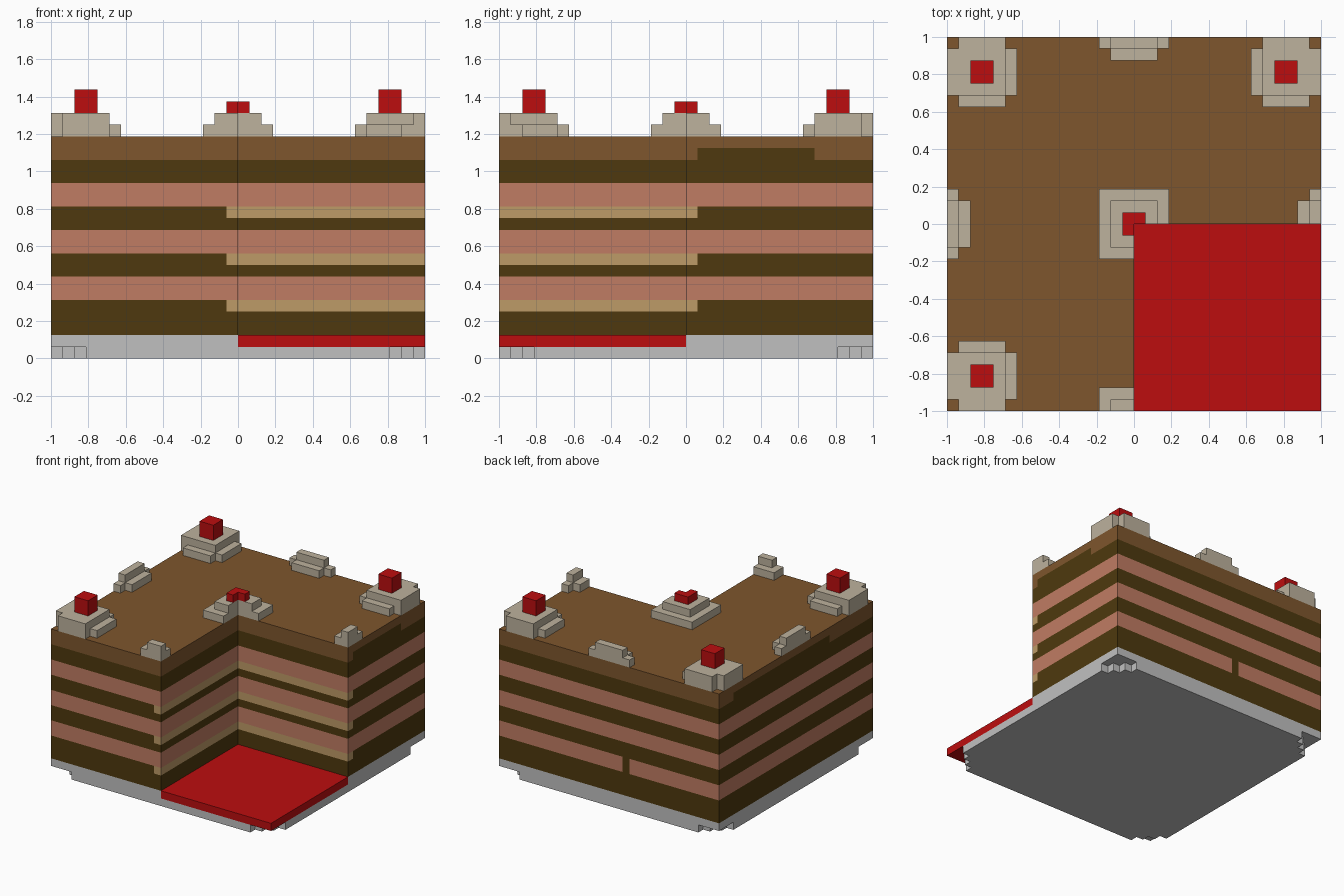
import bpy, bmesh

if "Cube" in bpy.data.objects:
    bpy.data.objects.remove(bpy.data.objects["Cube"], do_unlink=True)

U = 1 / 16  # one block of the grid


def material(name, rgb):
    lin = [((c / 255 + 0.055) / 1.055) ** 2.4 if c > 10 else c / 255 / 12.92 for c in rgb]
    m = bpy.data.materials.new(name)
    m.use_nodes = True
    m.diffuse_color = (*lin, 1)
    bsdf = next(n for n in m.node_tree.nodes if n.type == 'BSDF_PRINCIPLED')
    bsdf.inputs["Base Color"].default_value = (*lin, 1)
    bsdf.inputs["Roughness"].default_value = 0.8
    return m


grey = material("plate grey", (192, 192, 192))
red = material("cherry red", (188, 13, 15))
dark = material("dark chocolate", (78, 57, 14))
pink = material("pink sponge", (192, 124, 99))
tan = material("tan filling", (190, 155, 103))
brown = material("brown frosting", (126, 86, 45))
cream = material("whipped cream", (189, 178, 157))


def stack(name, tiers, mats, rule=None):
    """Each tier is (outline, heights): an outline raised through the heights, in blocks."""
    bm = bmesh.new()
    for outline, heights in tiers:
        rings = [[bm.verts.new((x * U, y * U, z * U)) for x, y in outline] for z in heights]
        n = len(outline)
        for low, high in zip(rings, rings[1:]):
            for i in range(n):
                j = (i + 1) % n
                bm.faces.new((low[i], low[j], high[j], high[i]))
        bm.faces.new(rings[0][::-1])
        bm.faces.new(rings[-1])
    bmesh.ops.recalc_face_normals(bm, faces=bm.faces)
    if rule:
        for f in bm.faces:
            f.material_index = mats.index(rule(f.calc_center_bounds() / U, f.normal))
    mesh = bpy.data.meshes.new(name)
    bm.to_mesh(mesh)
    bm.free()
    for m in mats:
        mesh.materials.append(m)
    obj = bpy.data.objects.new(name, mesh)
    bpy.context.collection.objects.link(obj)
    return obj


def rect(x0, y0, x1, y1):
    return [(x0, y0), (x1, y0), (x1, y1), (x0, y1)]


def notched(r):
    """Square of half-width r with the served quarter missing."""
    return [(-r, -r), (0, -r), (0, 0), (r, 0), (r, r), (-r, r)]


# Plate: stepped foot, then a full rim whose empty quarter is red
quarter = [(13, 16), (13, 15), (14, 15), (14, 14), (15, 14), (15, 13), (16, 13)]
foot = []
for sx, sy in ((1, 1), (1, -1), (-1, -1), (-1, 1)):
    pts = [(sx * x, sy * y) for x, y in quarter]
    foot += pts if sx * sy > 0 else pts[::-1]
stack("plate_foot", [(foot, (0, 1))], [grey])
stack("plate_rim", [(notched(16), (1, 2))], [grey])
stack("plate_empty_quarter", [(rect(0, -16, 16, 0), (1, 2))], [red])


# Cake body: layers coloured by height, with filling showing along the cut
def cake_colour(c, n):
    x, y, z = c
    if n.z > 0.5:
        return brown
    if n.z < -0.5:
        return dark
    if z > 17:
        drip = (x > 15.9 and 1 < y < 11) or (x < -15.9 and -7 < y < 13)
        return dark if drip and z < 18 else brown
    if 5 < z < 7 and y > 15.9 and -3 < x < -2:
        return dark
    if any(a < z < a + 2 for a in (5, 9, 13)):
        return pink
    if any(a < z < a + 1 for a in (4, 8, 12)) and x > -1 and y < 1:
        return tan
    return dark


body = [(-16, -16), (-1, -16), (0, -16), (0, 0), (16, 0), (16, 1), (16, 11), (16, 16),
        (-2, 16), (-3, 16), (-16, 16), (-16, 13), (-16, -7)]
stack("cake_body", [(body, (2, 4, 5, 7, 8, 9, 11, 12, 13, 15, 17, 18, 19))],
      [dark, pink, tan, brown], cake_colour)

# Corner cream swirls with tall cherries
lower = [(10, 11), (11, 11), (11, 10), (15, 10), (15, 11), (16, 11),
         (16, 15), (15, 15), (15, 16), (11, 16), (11, 15), (10, 15)]
upper = [(11, 11), (16, 11), (16, 15), (15, 15), (15, 16), (11, 16)]
for label, sx, sy in (("back_left", 1, 1), ("back_right", -1, 1), ("front_right", -1, -1)):
    def place(pts):
        return [(sx * x, sy * y) for x, y in pts]
    stack("cream_" + label, [(place(lower), (19, 20)), (place(upper), (20, 21))], [cream])
    stack("cherry_" + label, [(place(rect(12, 12, 14, 14)), (21, 23))], [red])

# Edge cream swirls, the left and front ones sliced by the cut
half = [(-3, 16), (-3, 15), (-2, 15), (-2, 14), (2, 14), (2, 15), (3, 15), (3, 16)]
half_top = rect(-2, 15, 2, 16)
stack("cream_back", [(half, (19, 20)), (half_top, (20, 21))], [cream])
stack("cream_right", [([(-y, x) for x, y in half], (19, 20)),
                      ([(-y, x) for x, y in half_top], (20, 21))], [cream])
stack("cream_left", [([(14, 0), (16, 0), (16, 3), (15, 3), (15, 2), (14, 2)], (19, 20)),
                     (rect(15, 0, 16, 2), (20, 21))], [cream])
stack("cream_front", [(rect(-3, -16, 0, -14), (19, 20)),
                      (rect(-2, -16, 0, -15), (20, 21))], [cream])

# Centre cream and cherry, sliced by the cut
stack("cream_centre", [(notched(3), (19, 20)), (notched(2), (20, 21))], [cream])
stack("cherry_centre", [(notched(1), (21, 22))], [red])
